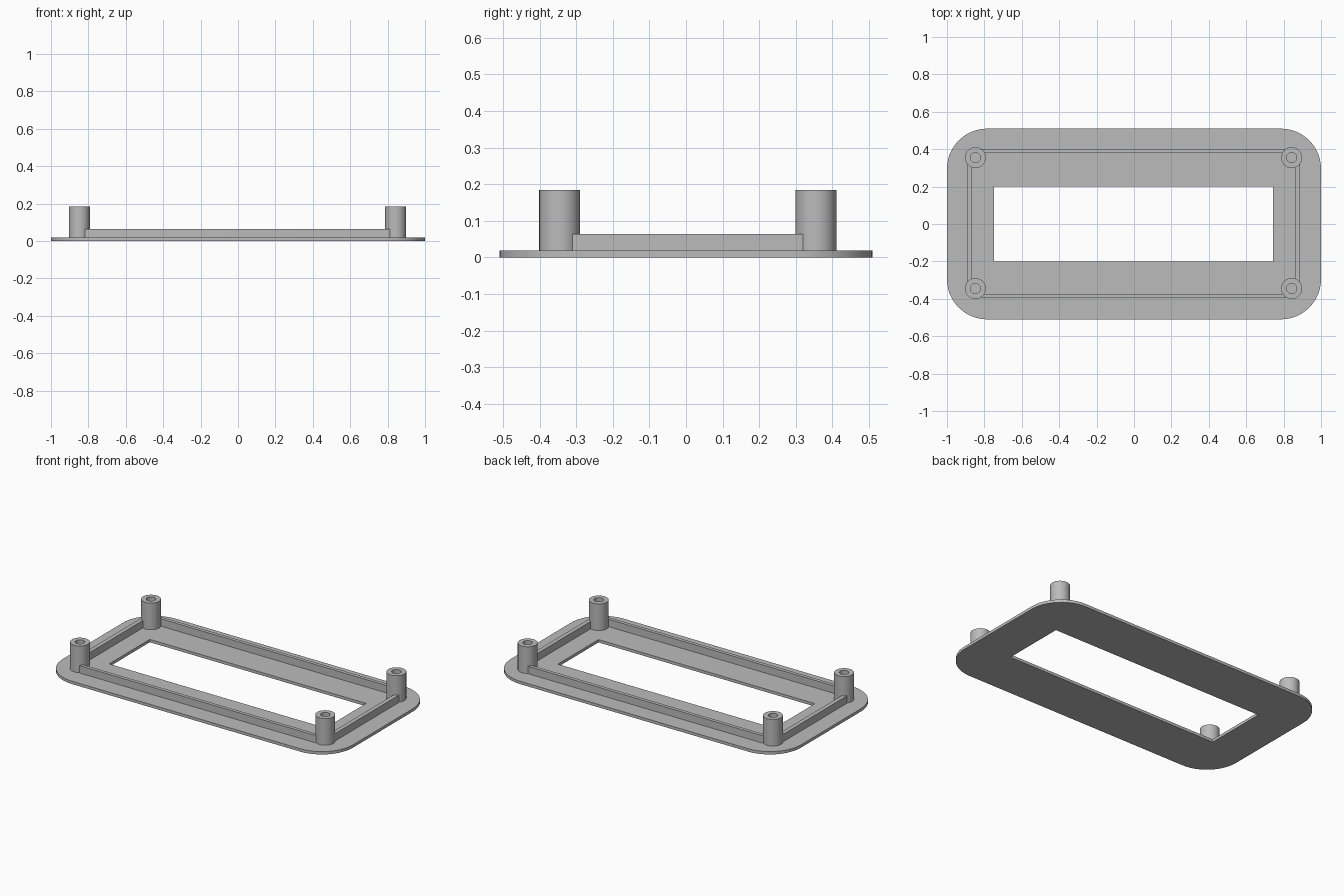
import bpy, bmesh
from math import sin, cos, pi

default = bpy.data.objects.get("Cube")
if default:
    bpy.data.objects.remove(default)

PLATE_TOP, WALL_TOP, POST_TOP = 0.018, 0.064, 0.184
POST_RADIUS, HOLE_RADIUS = 0.056, 0.027

grey = bpy.data.materials.new("plain grey")
grey.use_nodes = True
colour = (0.5, 0.5, 0.5, 1)
grey.diffuse_color = colour
grey.node_tree.nodes["Principled BSDF"].inputs["Base Color"].default_value = colour


def rounded_rect(x0, x1, y0, y1, r, steps=12):
    """Outline of a rectangle whose corners are arcs of radius r."""
    centres = [(x1 - r, y1 - r), (x0 + r, y1 - r), (x0 + r, y0 + r), (x1 - r, y0 + r)]
    return [(cx + r * cos(a), cy + r * sin(a))
            for q, (cx, cy) in enumerate(centres)
            for a in [(q + i / steps) * pi / 2 for i in range(steps + 1)]]


def circle(cx, cy, r, n=40):
    return [(cx + r * cos(2 * pi * i / n), cy + r * sin(2 * pi * i / n)) for i in range(n)]


def extrude_outline(name, loops, z0, z1):
    """Fill the first loop, leave the others as holes, and raise it to z1."""
    bm = bmesh.new()
    for loop in loops:
        verts = [bm.verts.new((x, y, z0)) for x, y in loop]
        for a, b in zip(verts, verts[1:] + verts[:1]):
            bm.edges.new((a, b))
    bmesh.ops.triangle_fill(bm, use_beauty=True, edges=bm.edges[:])
    grown = bmesh.ops.extrude_face_region(bm, geom=bm.faces[:], use_keep_orig=True)
    top = [v for v in grown["geom"] if isinstance(v, bmesh.types.BMVert)]
    bmesh.ops.translate(bm, verts=top, vec=(0, 0, z1 - z0))
    bmesh.ops.recalc_face_normals(bm, faces=bm.faces[:])
    mesh = bpy.data.meshes.new(name)
    bm.to_mesh(mesh)
    bm.free()
    mesh.materials.append(grey)
    obj = bpy.data.objects.new(name, mesh)
    bpy.context.collection.objects.link(obj)
    return obj


def shade(obj):
    bpy.ops.object.select_all(action='DESELECT')
    obj.select_set(True)
    bpy.context.view_layer.objects.active = obj
    bpy.ops.object.shade_smooth_by_angle(angle=pi / 6)


# Flange plate with the rectangular window
window = [(-0.748, -0.2), (0.743, -0.2), (0.743, 0.2), (-0.748, 0.2)]
plate = extrude_outline("flange_plate", [rounded_rect(-1, 1, -0.51, 0.51, 0.215), window],
                        0, PLATE_TOP)

# Low locating wall running from post to post
wall = extrude_outline("locating_wall",
                       [rounded_rect(-0.894, 0.888, -0.396, 0.402, 0.1),
                        rounded_rect(-0.868, 0.862, -0.374, 0.38, 0.08)],
                       PLATE_TOP, WALL_TOP)

# Hollow screw posts, with their bores cleared out of the wall
parts = [plate, wall]
for side, x in (("right", -0.848), ("left", 0.843)):
    for end, y in (("front", -0.345), ("back", 0.355)):
        bore = circle(x, y, HOLE_RADIUS)
        parts.append(extrude_outline(f"{end}_{side}_post", [circle(x, y, POST_RADIUS), bore],
                                     PLATE_TOP, POST_TOP))
        cutter = extrude_outline(f"{end}_{side}_bore_cutter", [bore], PLATE_TOP - 0.01, POST_TOP)
        cutter.hide_render = True
        cutter.hide_set(True)
        cut = wall.modifiers.new("bore", 'BOOLEAN')
        cut.operation = 'DIFFERENCE'
        cut.object = cutter

for part in parts:
    shade(part)
